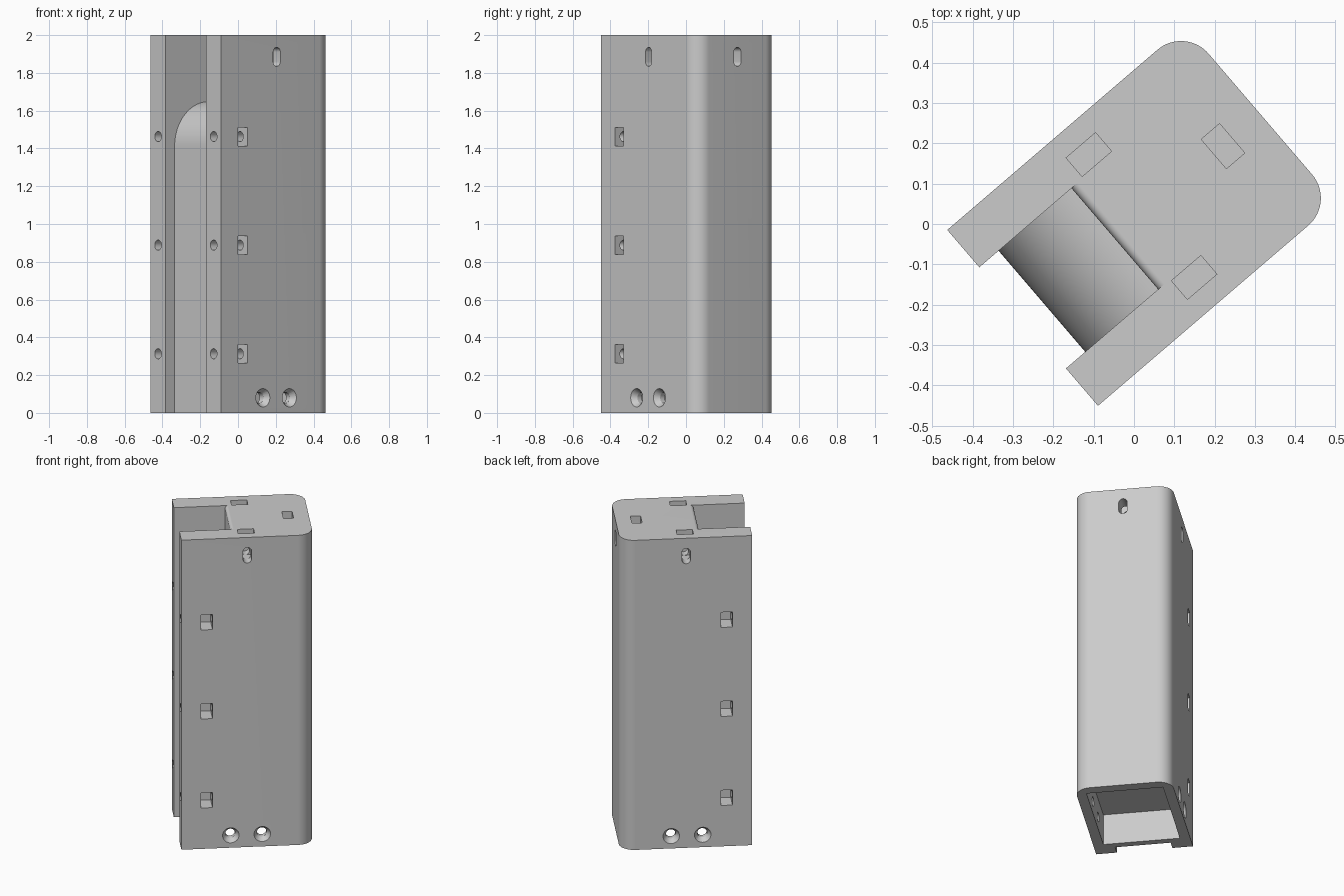
import bpy, bmesh
from math import pi, cos, sin, radians
from mathutils import Matrix, Vector

if "Cube" in bpy.data.objects:
    bpy.data.objects.remove(bpy.data.objects["Cube"], do_unlink=True)

grey = bpy.data.materials.new("plain_grey")
grey.use_nodes = True
colour = (0.6, 0.6, 0.6, 1)
grey.diffuse_color = colour
grey.node_tree.nodes["Principled BSDF"].inputs["Base Color"].default_value = colour

FRONT, REAR, HALF = -0.361, 0.415, 0.287    # block extents before turning
HEIGHT, ROUND = 2.0, 0.09
cutters = []


def arc(cx, cy, r, start, end, n=16):
    angles = [radians(start + (end - start) * i / n) for i in range(n + 1)]
    return [(cx + r * cos(a), cy + r * sin(a)) for a in angles]


def prism(name, points, base, across, up, along):
    """Extrude a 2D profile lying on the across/up axes."""
    across, up, along, base = map(Vector, (across, up, along, base))
    bm = bmesh.new()
    face = bm.faces.new([bm.verts.new(base + across * a + up * b) for a, b in points])
    out = bmesh.ops.extrude_face_region(bm, geom=[face])
    moved = [v for v in out["geom"] if isinstance(v, bmesh.types.BMVert)]
    bmesh.ops.translate(bm, verts=moved, vec=along)
    return finish(name, bm)


def finish(name, bm):
    bmesh.ops.recalc_face_normals(bm, faces=bm.faces)
    mesh = bpy.data.meshes.new(name)
    bm.to_mesh(mesh)
    bm.free()
    mesh.materials.append(grey)
    ob = bpy.data.objects.new(name, mesh)
    bpy.context.collection.objects.link(ob)
    return ob


def cut_box(name, low, high):
    low, high = Vector(low), Vector(high)
    bm = bmesh.new()
    bmesh.ops.create_cube(bm, size=1)
    bmesh.ops.scale(bm, vec=high - low, verts=bm.verts)
    bmesh.ops.translate(bm, vec=(low + high) / 2, verts=bm.verts)
    cutters.append(finish(name, bm))


def cut_hole(name, start, direction, length, r1, r2=None):
    """Round hole, or a cone when r2 differs."""
    direction = Vector(direction)
    bm = bmesh.new()
    turn = direction.to_track_quat('Z', 'Y').to_matrix().to_4x4()
    place = Matrix.Translation(Vector(start) + direction * length / 2) @ turn
    bmesh.ops.create_cone(bm, cap_ends=True, segments=32, radius1=r1,
                          radius2=r1 if r2 is None else r2, depth=length, matrix=place)
    cutters.append(finish(name, bm))


def cut_slot(name, base, across, along):
    """Upright hole with rounded ends."""
    r, rise = 0.025, 0.025
    shape = arc(0, rise, r, 0, 180) + arc(0, -rise, r, 180, 360)
    cutters.append(prism(name, shape, base, across, (0, 0, 1), along))


# Main block with two rounded rear corners
outline = [(FRONT, HALF), (FRONT, -HALF)]
outline += arc(REAR - ROUND, -HALF + ROUND, ROUND, -90, 0)
outline += arc(REAR - ROUND, HALF - ROUND, ROUND, 0, 90)
body = prism("upright_block", outline, (0, 0, 0), (1, 0, 0), (0, 1, 0), (0, 0, HEIGHT))

# Front channel, curving back towards the top, with a rounded lip
channel = [(-0.5, -0.1), (-0.298, -0.1)]
channel += arc(-0.06, 1.41, 0.238, 180, 90, 32)
channel += arc(-0.04, 1.98, 0.02, 180, 90, 8)
channel += [(-0.04, 2.1), (-0.5, 2.1)]
cutters.append(prism("channel_cutter", channel, (0, -0.165, 0),
                     (1, 0, 0), (0, 0, 1), (0, 0.33, 0)))

# Hollow base
cut_box("base_cutter", (-0.255, -0.227, -0.1), (0.35, 0.227, 0.2))

# Rear nut pocket in the top and its slot
POCKET_FLOOR, SLOT_Z = 1.835, 1.885
cut_box("rear_pocket_cutter", (0.263, -0.048, POCKET_FLOOR), (0.323, 0.048, 2.1))
cut_slot("rear_slot_cutter", (0.5, 0, SLOT_Z), (0, 1, 0), (-0.3, 0, 0))

for side in (-1, 1):
    # Side nut pockets in the top and their slots
    lo, hi = sorted((side * 0.17, side * 0.231))
    cut_box("top_pocket_cutter", (-0.021, lo, POCKET_FLOOR), (0.075, hi, 2.1))
    cut_slot("side_slot_cutter", (0.027, side * 0.4, SLOT_Z), (1, 0, 0), (0, -side * 0.28, 0))
    # Rail screw holes, each with a nut pocket from the side
    for z in (0.313, 0.888, 1.463):
        lo, hi = sorted((side * 0.179, side * 0.4))
        cut_box("nut_pocket_cutter", (-0.245, lo, z - 0.049), (-0.178, hi, z + 0.049))
        cut_hole("rail_hole_cutter", (-0.45, side * 0.226, z), (1, 0, 0), 0.36, 0.027)
    # Countersunk base holes
    for x in (-0.07, 0.115):
        cut_hole("base_hole_cutter", (x, side * 0.4, 0.08), (0, -side, 0), 0.22, 0.029)
        cut_hole("countersink_cutter", (x, side * 0.292, 0.08), (0, -side, 0), 0.035, 0.052, 0.029)

# Carve the block and discard the cutters
for cutter in cutters:
    mod = body.modifiers.new(cutter.name, 'BOOLEAN')
    mod.operation, mod.solver, mod.object = 'DIFFERENCE', 'EXACT', cutter
bpy.context.view_layer.update()
carved = bpy.data.meshes.new_from_object(body.evaluated_get(bpy.context.evaluated_depsgraph_get()))
body.modifiers.clear()
body.data = carved
for cutter in cutters:
    bpy.data.objects.remove(cutter, do_unlink=True)

# Turn the finished block
turn = Matrix.Rotation(radians(40.6), 4, 'Z')
body.data.transform(turn @ Matrix.Translation((0, 0.003, 0)))
body.data.materials.clear()
body.data.materials.append(grey)
bpy.ops.object.select_all(action='DESELECT')
body.select_set(True)
bpy.context.view_layer.objects.active = body
bpy.ops.object.shade_smooth_by_angle(angle=radians(30))
